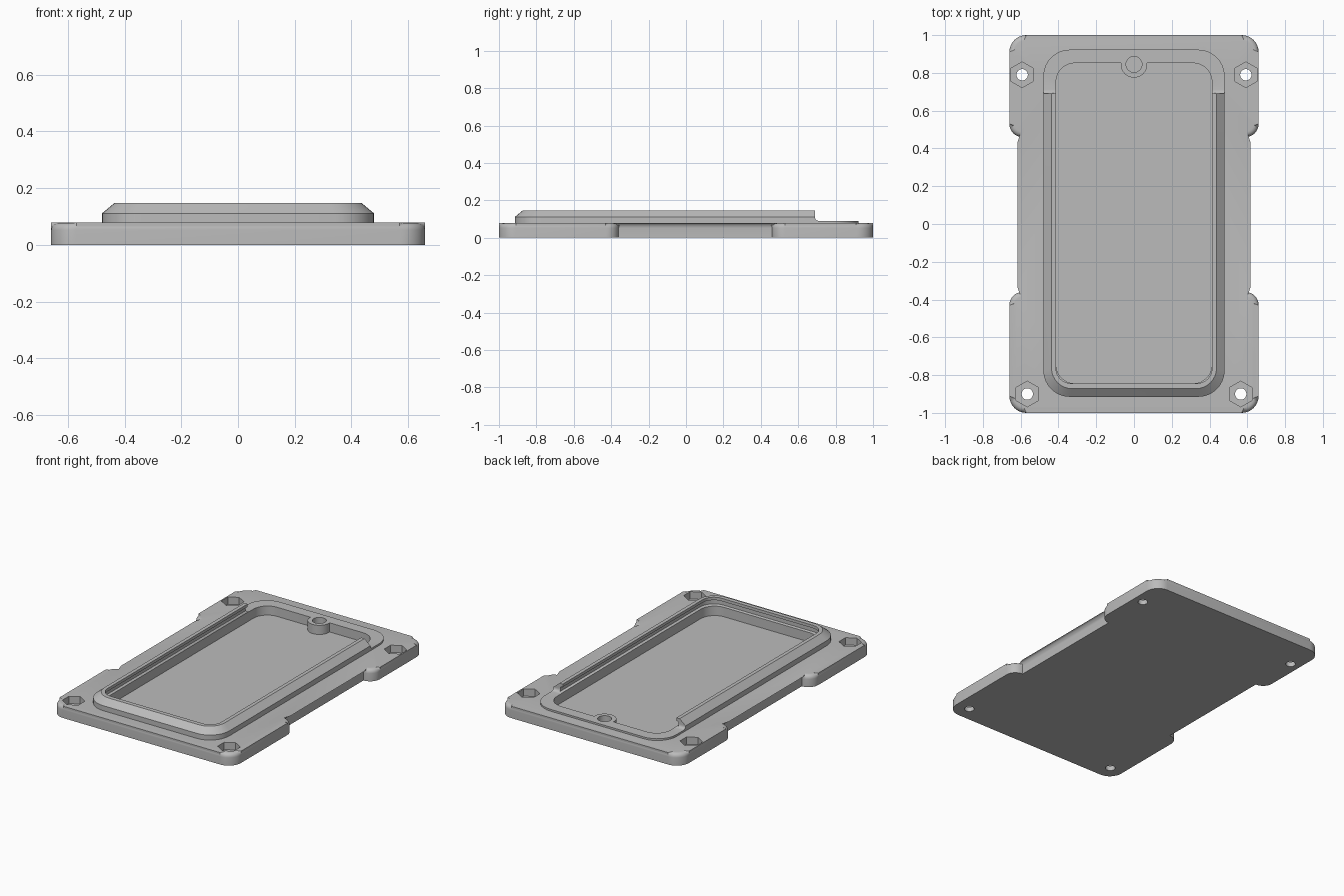
import bpy, bmesh, math
from mathutils import Vector

if "Cube" in bpy.data.objects:
    bpy.data.objects.remove(bpy.data.objects["Cube"])

grey = bpy.data.materials.new("plain grey")
grey.diffuse_color = (0.5, 0.5, 0.5, 1)
grey.use_nodes = True
grey.node_tree.nodes["Principled BSDF"].inputs["Base Color"].default_value = grey.diffuse_color
CY = 0.004          # tray centre in y
TOP = 0.078         # plate top height
FLOOR = 0.03        # tray floor height
SHELF = 0.09        # height of the lowered rim at the back


def finish(bm, name, helper=False):
    bmesh.ops.recalc_face_normals(bm, faces=bm.faces)
    me = bpy.data.meshes.new(name)
    bm.to_mesh(me)
    bm.free()
    ob = bpy.data.objects.new(name, me)
    bpy.context.collection.objects.link(ob)
    me.materials.append(grey)
    ob.hide_render = helper
    return ob


def arc(cx, cy, r, a0, a1, n=8):
    return [(cx + r * math.cos(math.radians(a0 + (a1 - a0) * i / n)),
             cy + r * math.sin(math.radians(a0 + (a1 - a0) * i / n))) for i in range(n + 1)]


def rounded_rect(hx, hy, r):
    pts = []
    for sx, sy, a in ((1, 1, 0), (-1, 1, 90), (-1, -1, 180), (1, -1, 270)):
        pts += arc(sx * (hx - r), CY + sy * (hy - r), r, a, a + 90)
    return pts


def prism(bm, pts, z0, z1):
    low = [bm.verts.new((x, y, z0)) for x, y in pts]
    high = [bm.verts.new((x, y, z1)) for x, y in pts]
    bm.faces.new(low[::-1])
    top = bm.faces.new(high)
    for i in range(len(pts)):
        j = (i + 1) % len(pts)
        bm.faces.new((low[i], low[j], high[j], high[i]))
    return top


def solid(name, pts, z0, z1, helper=False):
    bm = bmesh.new()
    prism(bm, pts, z0, z1)
    return finish(bm, name, helper)


def circle(x, y, r, n=32, start=0):
    return arc(x, y, r, start, start + 360, n)[:-1]


def cut(ob, cutters):
    for c in cutters:
        m = ob.modifiers.new("cut", 'BOOLEAN')
        m.operation = 'DIFFERENCE'
        m.solver = 'EXACT'
        m.object = c


# base plate: wide tabs at both ends, narrower waist, rounded top edge
half = (arc(0.57, -0.91, 0.09, -90, 0) + arc(0.59, -0.43, 0.07, 0, 90)
        + arc(0.59, 0.53, 0.07, -90, 0) + arc(0.57, 0.91, 0.09, 0, 90))
outline = half + [(-x, y) for x, y in reversed(half)]
bm = bmesh.new()
top = prism(bm, outline, 0, TOP)
bmesh.ops.bevel(bm, geom=list(top.edges), offset=0.026, segments=5,
                profile=0.5, affect='EDGES', clamp_overlap=False)
plate = finish(bm, "base_plate")

# tray recess, hexagonal nut pockets and screw holes
cutters = [solid("tray_cutter", rounded_rect(0.413, 0.848, 0.1), FLOOR, 0.3, True)]
for s in (-1, 1):
    for x, y in ((0.592, 0.79), (0.565, -0.9)):
        cutters.append(solid("nut_cutter", circle(s * x, y, 0.068, 6, 90), 0.03, 0.3, True))
        cutters.append(solid("screw_cutter", circle(s * x, y, 0.03), -0.1, 0.2, True))
post_hole = solid("post_hole_cutter", circle(0, 0.845, 0.042), 0.036, 0.3, True)
cut(plate, cutters + [post_hole])

# raised rim: section swept round the tray, with a retaining lip over a groove
section = [(0.48, 0.919, 0.14, TOP - 0.001), (0.48, 0.919, 0.14, 0.111),
           (0.437, 0.876, 0.11, 0.147), (0.413, 0.848, 0.08, 0.147),
           (0.413, 0.848, 0.08, 0.128), (0.43, 0.865, 0.1, 0.122),
           (0.43, 0.865, 0.1, 0.096), (0.413, 0.848, 0.1, 0.092),
           (0.413, 0.848, 0.1, TOP - 0.001)]
bm = bmesh.new()
rings = [[bm.verts.new((x, y, z)) for x, y in rounded_rect(hx, hy, r)]
         for hx, hy, r, z in section]
for k, a in enumerate(rings):
    b = rings[(k + 1) % len(rings)]
    for i in range(len(a)):
        j = (i + 1) % len(a)
        bm.faces.new((a[i], a[j], b[j], b[i]))
rim = finish(bm, "rim")

# back part of the rim lowered to a shelf, with a small fillet at the step
bm = bmesh.new()
profile = [(0.69, 0.3)] + arc(0.71, SHELF + 0.02, 0.02, 180, 270, 5) + [(1.2, SHELF), (1.2, 0.3)]
ends = [[bm.verts.new((x, y, z)) for y, z in profile] for x in (-0.8, 0.8)]
bm.faces.new(ends[0])
bm.faces.new(ends[1][::-1])
for i in range(len(profile)):
    j = (i + 1) % len(profile)
    bm.faces.new((ends[0][i], ends[0][j], ends[1][j], ends[1][i]))
cut(rim, [finish(bm, "shelf_cutter", True), post_hole])

# round post at the back of the tray
post = solid("post", circle(0, 0.845, 0.07, 40), FLOOR - 0.005, SHELF)
cut(post, [post_hole])

# apply the cuts and shade
for ob in (plate, rim, post):
    bpy.ops.object.select_all(action='DESELECT')
    ob.select_set(True)
    bpy.context.view_layer.objects.active = ob
    for m in list(ob.modifiers):
        bpy.ops.object.modifier_apply(modifier=m.name)
    bpy.ops.object.shade_smooth_by_angle(angle=math.radians(30))
for ob in list(bpy.data.objects):
    if ob.hide_render:
        bpy.data.objects.remove(ob)
